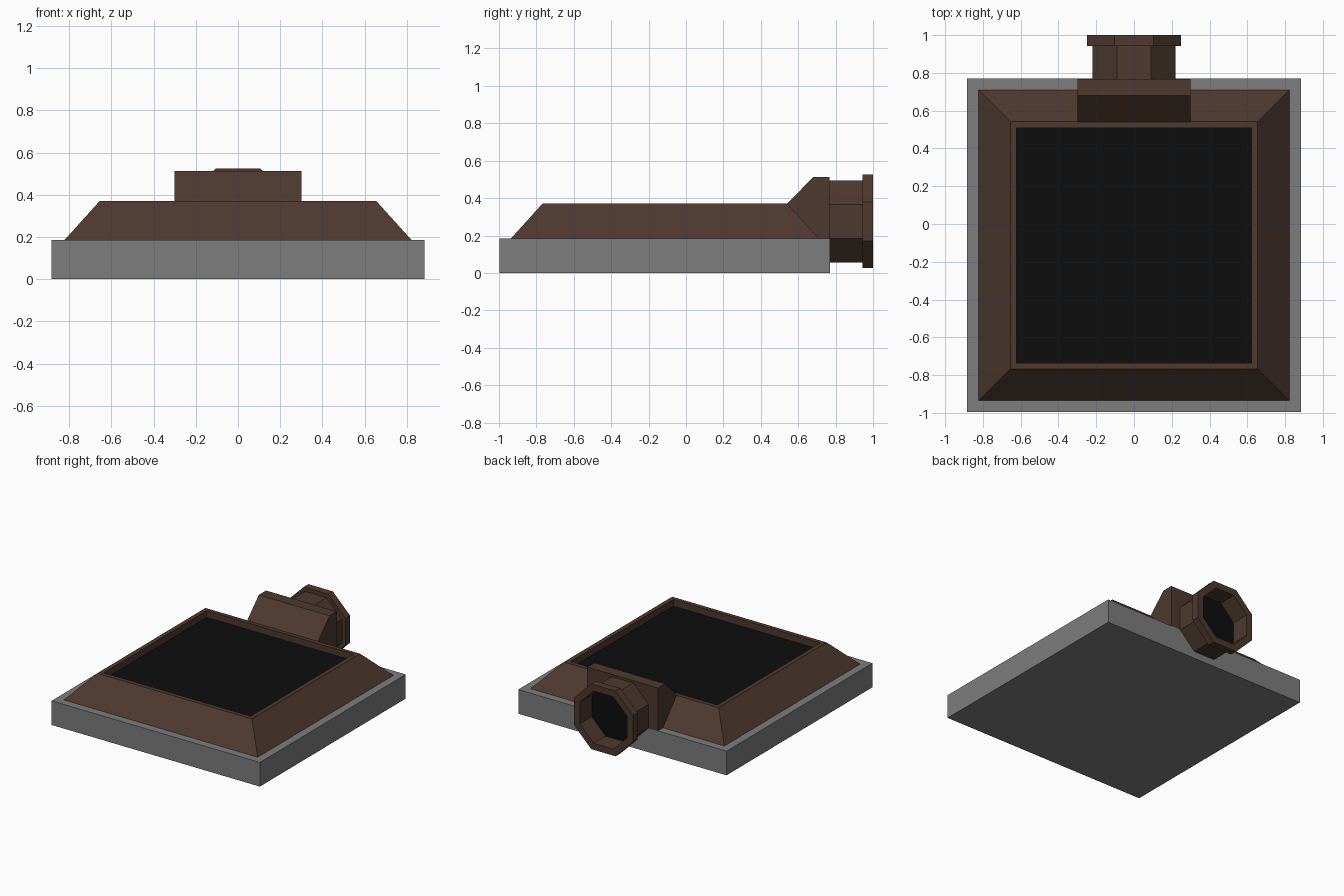
import bpy, bmesh, math

if "Cube" in bpy.data.objects:
    bpy.data.objects.remove(bpy.data.objects["Cube"])


def material(name, rgb):
    m = bpy.data.materials.new(name)
    m.diffuse_color = (*rgb, 1.0)
    m.use_nodes = True
    m.node_tree.nodes["Principled BSDF"].inputs["Base Color"].default_value = m.diffuse_color
    return m


grey = material("grey stone", (0.205, 0.205, 0.205))
brown = material("dark brown metal", (0.075, 0.041, 0.029))
black = material("black opening", (0.004, 0.004, 0.004))


def loft(name, rings, mats, end_material=0):
    """Skin a chain of rings, cap both ends; the last cap may take another material."""
    bm = bmesh.new()
    loops = [[bm.verts.new(p) for p in ring] for ring in rings]
    n = len(loops[0])
    for a, b in zip(loops, loops[1:]):
        for i in range(n):
            j = (i + 1) % n
            bm.faces.new((a[i], a[j], b[j], b[i]))
    bm.faces.new(loops[0][::-1])
    bm.faces.new(loops[-1]).material_index = end_material
    bmesh.ops.recalc_face_normals(bm, faces=bm.faces)
    mesh = bpy.data.meshes.new(name)
    bm.to_mesh(mesh)
    bm.free()
    for m in mats:
        mesh.materials.append(m)
    obj = bpy.data.objects.new(name, mesh)
    bpy.context.collection.objects.link(obj)
    return obj


BODY_Y = -0.113   # centre of the square body along y


def square(half, z):
    return [(sx * half, BODY_Y + sy * half, z)
            for sx, sy in ((-1, -1), (1, -1), (1, 1), (-1, 1))]


NOZZLE_Z = 0.275


def octagon(apothem, y):
    r = apothem / math.cos(math.pi / 8)
    angles = [math.pi / 8 + i * math.pi / 4 for i in range(8)]
    return [(r * math.cos(a), y, NOZZLE_Z + r * math.sin(a)) for a in angles]


# Square base slab
loft("base_slab", [square(0.883, 0), square(0.883, 0.185)], [grey])

# Sloped frame with a flat rim and a shallow black recess
loft("sloped_frame",
     [square(0.822, 0.185), square(0.655, 0.37), square(0.622, 0.37), square(0.622, 0.32)],
     [brown, black], 1)

# Wedge-topped block joining the frame to the pipe
profile = [(0.54, 0.37), (0.68, 0.512), (0.768, 0.512), (0.768, 0.185), (0.709, 0.185)]
loft("pipe_mount", [[(x, y, z) for y, z in profile] for x in (-0.3, 0.3)], [brown])

# Octagonal pipe with a flange and a black hollow
loft("pipe_connector",
     [octagon(0.22, 0.765), octagon(0.22, 0.943), octagon(0.25, 0.943),
      octagon(0.25, 1.0), octagon(0.2, 1.0), octagon(0.2, 0.855)],
     [brown, black], 1)
